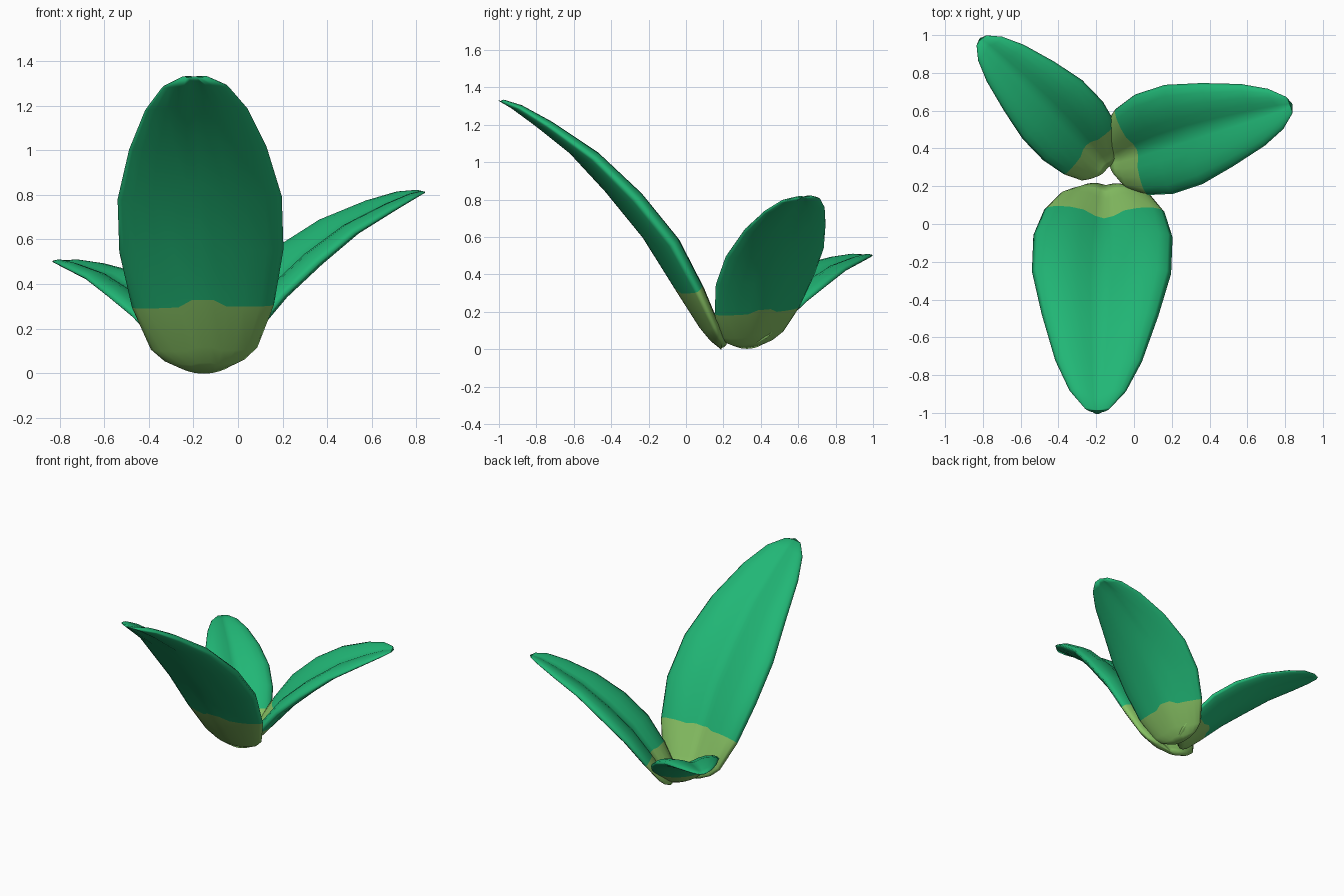
import bpy, bmesh, math
from mathutils import Vector

if "Cube" in bpy.data.objects:
    bpy.data.objects.remove(bpy.data.objects["Cube"])


def mat(name, rgb):
    m = bpy.data.materials.new(name)
    m.diffuse_color = (*rgb, 1)
    m.use_nodes = True
    m.node_tree.nodes["Principled BSDF"].inputs["Base Color"].default_value = m.diffuse_color
    return m


GREEN = mat("leaf green", (0.015, 0.47, 0.18))
PALE = mat("pale stem green", (0.25, 0.55, 0.13))

LENGTH = 1.766
# Stations along the leaf: distance, half width, arch height of the upper face
STATIONS = [(0.0, .12, .005), (.03, .18, .017), (.085, .24, .045), (.285, .32, .12),
            (.56, .37, .197), (.867, .37, .216), (1.184, .31, .192), (1.48, .23, .12),
            (1.66, .15, .06), (1.755, .065, .008)]
PALE_ROWS = 3
# Height of the upper face across half the blade: pillowed, with a midrib groove
UPPER = {0: -.068, .15: -.048, .34: -.022, .57: -.004, .8: -.006, .94: -.024, 1: -.05}
ACROSS = [-a for a in reversed(UPPER) if a] + list(UPPER)


def section(u, w, arch):
    """Closed cupped cross-section with a rounded rim and a midrib groove."""
    fade = math.sqrt(max(0, math.sin(math.pi * u / LENGTH)))
    size = w / .37

    def point(a, under):
        bump = max(0, min(1, (.34 - abs(a)) / .19))
        bow = 1 - a * a
        shift = (.10 * bow + .06 * bump) if under else (.03 * bow + .03 * bump)
        round_base = .02 * bow * max(0, 1 - u / .07)
        along = min(u + fade * shift - round_base, LENGTH + .015 * bow)
        if under:
            n = arch - size * (.05 + .092 * bow ** .75)
        else:
            n = arch + size * UPPER[abs(a)]
        return along, a * w, n

    return [point(a, False) for a in ACROSS] + [point(a, True) for a in ACROSS[-2:0:-1]]


def leaf(name, base, tip, side, widen=1.0, bend=0.0):
    base, tip, side = Vector(base), Vector(tip), Vector(side)
    d = tip - base
    scale = d.length / LENGTH
    d.normalize()
    v = (side - d * side.dot(d)).normalized()
    n = d.cross(v)
    if n.z < 0:
        n.negate()

    def place(p):
        sway = bend * math.sin(math.pi * max(0, min(1, p[0] / LENGTH)))
        return base + scale * (d * p[0] + v * p[1] * widen + n * p[2]) + v * sway

    bm = bmesh.new()
    rings = [[bm.verts.new(place(p)) for p in section(*s)] for s in STATIONS]
    count = len(rings[0])
    for row, (r0, r1) in enumerate(zip(rings, rings[1:])):
        for i in range(count):
            j = (i + 1) % count
            f = bm.faces.new((r0[i], r0[j], r1[j], r1[i]))
            f.material_index = 1 if row < PALE_ROWS else 0
    # Close base and tip
    for ring, idx in ((rings[0], 1), (rings[-1], 0)):
        bm.faces.new(ring).material_index = idx
    bmesh.ops.recalc_face_normals(bm, faces=bm.faces)
    for f in bm.faces:
        f.smooth = True
    me = bpy.data.meshes.new(name)
    bm.to_mesh(me)
    bm.free()
    me.materials.append(GREEN)
    me.materials.append(PALE)
    ob = bpy.data.objects.new(name, me)
    bpy.context.collection.objects.link(ob)
    return ob


# Three leaves fanning out from a common base
leaf("large_front_leaf", (-.15, .205, .04), (-.195, -.985, 1.335), (1, 0, 0))
leaf("right_leaf", (-.13, .335, .035), (.825, .63, .82), (-.19, .51, .05), 1.06, .03)
leaf("back_left_leaf", (-.145, .30, .035), (-.81, .975, .505), (.7, .7, 0), 1.0, .01)
